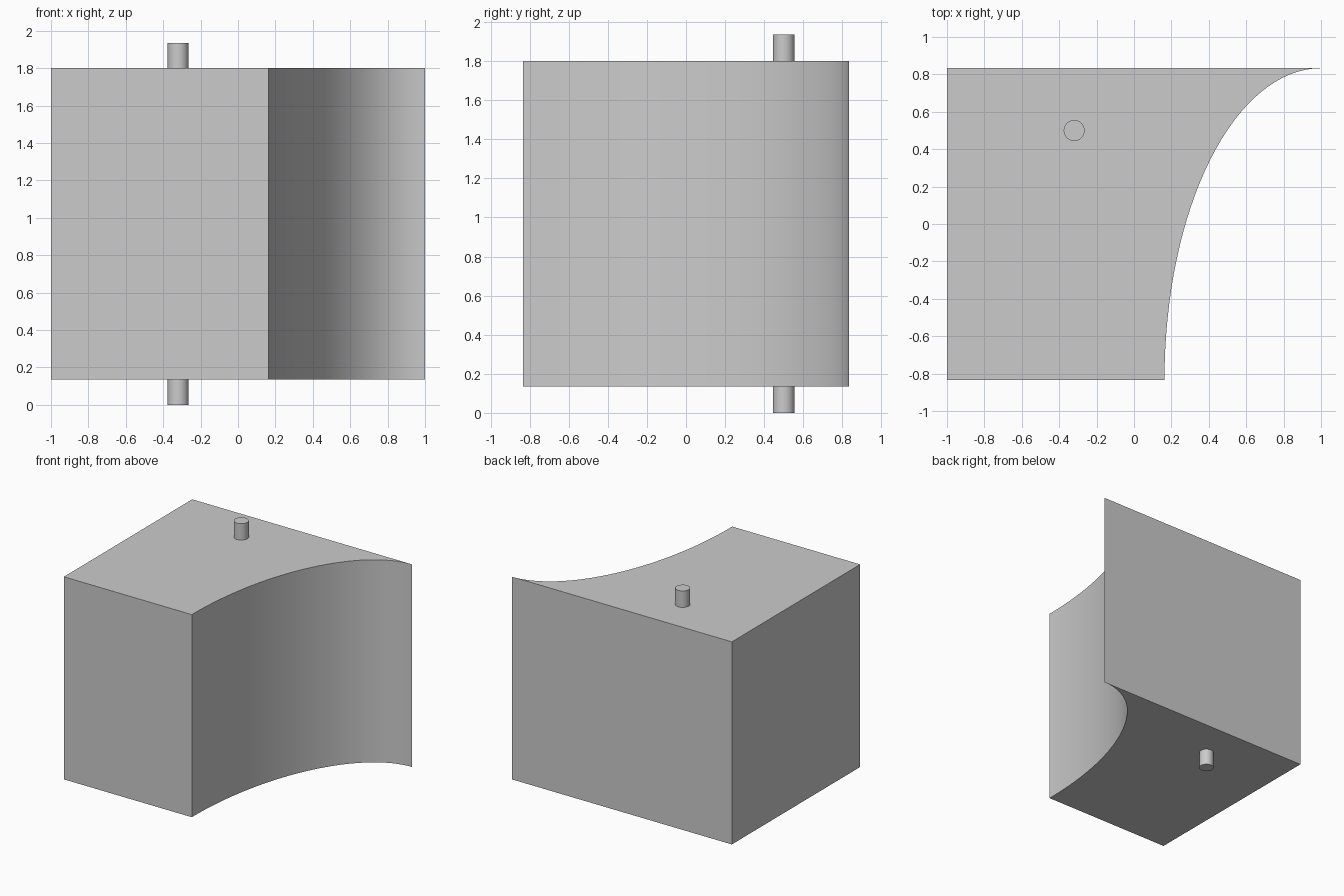
import bpy, bmesh
from math import sin, cos, pi, radians

if "Cube" in bpy.data.objects:
    bpy.data.objects.remove(bpy.data.objects["Cube"])

Z0, Z1, HEIGHT = 0.135, 1.80, 1.935
HALF_Y, LEFT, FOOT, TIP = 0.833, -1.0, 0.163, 1.0
SEGMENTS = 32


def prism(name, outline, z0, z1):
    """Extrude a counter-clockwise outline from z0 to z1."""
    bm = bmesh.new()
    face = bm.faces.new([bm.verts.new((x, y, z0)) for x, y in outline])
    top = bmesh.ops.extrude_face_region(bm, geom=[face], use_keep_orig=True)
    verts = [v for v in top["geom"] if isinstance(v, bmesh.types.BMVert)]
    bmesh.ops.translate(bm, verts=verts, vec=(0, 0, z1 - z0))
    bmesh.ops.recalc_face_normals(bm, faces=bm.faces)
    mesh = bpy.data.meshes.new(name)
    bm.to_mesh(mesh)
    bm.free()
    obj = bpy.data.objects.new(name, mesh)
    bpy.context.collection.objects.link(obj)
    bpy.ops.object.select_all(action='DESELECT')
    obj.select_set(True)
    bpy.context.view_layer.objects.active = obj
    bpy.ops.object.shade_smooth_by_angle(angle=radians(30))
    return obj


# Block with a quarter-ellipse hollow in its right side
outline = [(LEFT, HALF_Y), (LEFT, -HALF_Y)]
for i in range(SEGMENTS + 1):
    a = i / SEGMENTS * pi / 2
    outline.append((TIP - (TIP - FOOT) * cos(a), -HALF_Y + 2 * HALF_Y * sin(a)))
prism("curved_block", outline, Z0, Z1)

# Pivot pin running through the block, showing at top and bottom
circle = [(-0.32 + 0.056 * cos(2 * pi * i / 32), 0.50 + 0.056 * sin(2 * pi * i / 32))
          for i in range(32)]
prism("pivot_pin", circle, 0, HEIGHT)
